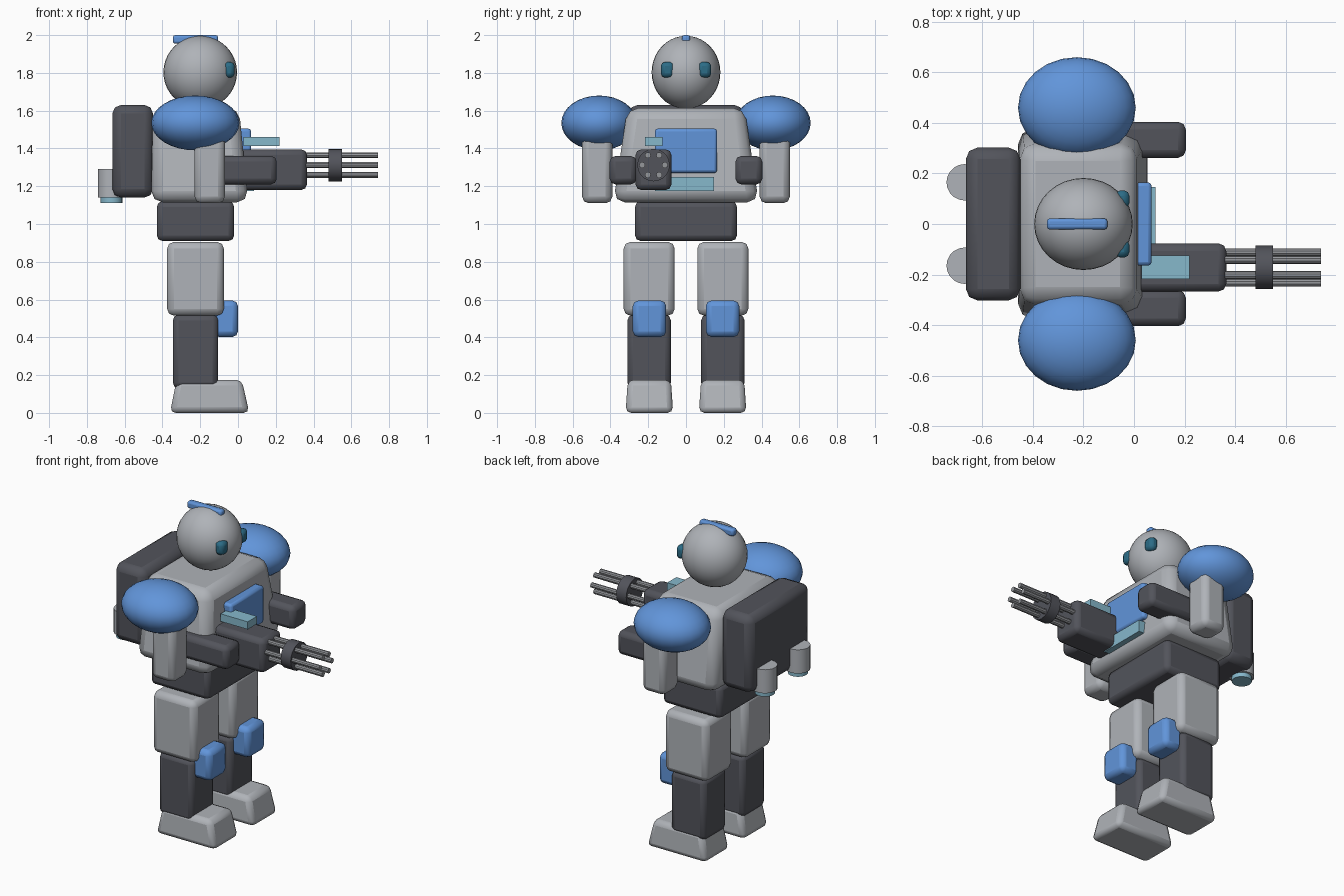
import bpy, bmesh, math
from mathutils import Matrix

if "Cube" in bpy.data.objects:
    bpy.data.objects.remove(bpy.data.objects["Cube"])


def material(name, rgb):
    m = bpy.data.materials.new(name)
    m.diffuse_color = (*rgb, 1)
    m.use_nodes = True
    m.node_tree.nodes["Principled BSDF"].inputs["Base Color"].default_value = m.diffuse_color
    return m


GREY = material("light grey", (0.43, 0.45, 0.48))
DARK = material("dark grey", (0.085, 0.088, 0.105))
BLUE = material("blue", (0.12, 0.30, 0.70))
TEAL = material("teal", (0.025, 0.15, 0.24))
CYAN = material("pale cyan", (0.24, 0.48, 0.60))
STEEL = material("steel", (0.30, 0.31, 0.33))


def finish(name, bm, mat, smooth=True, bevel=0, segments=2):
    mesh = bpy.data.meshes.new(name)
    bm.to_mesh(mesh)
    bm.free()
    mesh.materials.append(mat)
    ob = bpy.data.objects.new(name, mesh)
    bpy.context.collection.objects.link(ob)
    if bevel:
        mod = ob.modifiers.new("bevel", 'BEVEL')
        mod.width, mod.segments = bevel, segments
    if smooth:
        bpy.ops.object.select_all(action='DESELECT')
        ob.select_set(True)
        bpy.context.view_layer.objects.active = ob
        bpy.ops.object.shade_smooth_by_angle(angle=math.radians(35))
    return ob


def box(name, x, y, z, mat, bevel=0.03, top_x=None, top_y=None, segments=2):
    """Box from (min, max) ranges; the top may have its own x and y ranges."""
    bm = bmesh.new()
    bmesh.ops.create_cube(bm, size=2)
    for v in bm.verts:
        up = v.co.z > 0
        rx, ry = (top_x if up and top_x else x), (top_y if up and top_y else y)
        v.co = (rx[v.co.x > 0], ry[v.co.y > 0], z[up])
    return finish(name, bm, mat, bevel > 0, bevel, segments)


def ball(name, centre, radii, mat, u=24, v=16):
    bm = bmesh.new()
    bmesh.ops.create_uvsphere(bm, u_segments=u, v_segments=v, radius=1)
    bm.transform(Matrix.Translation(centre) @ Matrix.Diagonal((*radii, 1)))
    return finish(name, bm, mat)


def rod(name, centre, radius, length, mat, axis='Z', sides=20):
    bm = bmesh.new()
    bmesh.ops.create_cone(bm, cap_ends=True, segments=sides, radius1=radius,
                          radius2=radius, depth=length)
    turn = Matrix.Rotation(math.pi / 2, 4, 'Y') if axis == 'X' else Matrix()
    bm.transform(Matrix.Translation(centre) @ turn)
    return finish(name, bm, mat)


def side(s, a, b):
    """Range a..b mirrored to side s."""
    return tuple(sorted((s * a, s * b)))


# Head and crest
ball("head", (-0.2, 0, 1.803), (0.195, 0.182, 0.193), GREY, 32, 20)
box("head_crest", (-0.345, -0.105), (-0.022, 0.022), (1.955, 2.0), BLUE, 0.012)

# Torso, hips and chest details
box("torso", (-0.46, 0.055), (-0.385, 0.385), (1.115, 1.615), GREY, 0.06,
    top_x=(-0.45, 0.005), top_y=(-0.31, 0.31))
box("hips", (-0.43, -0.02), (-0.27, 0.27), (0.91, 1.12), DARK)
box("chest_panel", (-0.02, 0.07), (-0.165, 0.165), (1.27, 1.505), BLUE, 0.015)
box("chest_light", (0.0, 0.085), (-0.165, 0.147), (1.175, 1.25), CYAN, 0)

# Backpack
box("backpack", (-0.665, -0.45), (-0.302, 0.302), (1.14, 1.63), DARK, 0.045)

# Mirrored parts
for s, tag in ((1, "left"), (-1, "right")):
    box("eye_" + tag, (-0.075, -0.018), side(s, 0.062, 0.133), (1.775, 1.858),
        TEAL, 0.022)
    ball("shoulder_" + tag, (-0.226, s * 0.46, 1.535), (0.233, 0.2, 0.145), BLUE)
    box("upper_arm_" + tag, (-0.23, -0.07), side(s, 0.39, 0.55), (1.11, 1.52),
        GREY, 0.035)
    box("forearm_" + tag, (-0.16, 0.205), side(s, 0.262, 0.404), (1.21, 1.36), DARK)
    rod("thruster_" + tag, (-0.67, s * 0.165, 1.215), 0.072, 0.15, GREY)
    rod("thruster_nozzle_" + tag, (-0.67, s * 0.165, 1.13), 0.058, 0.035, CYAN)
    box("thigh_" + tag, (-0.375, -0.075), side(s, 0.06, 0.33), (0.515, 0.905),
        GREY, 0.035)
    box("shin_" + tag, (-0.345, -0.105), side(s, 0.08, 0.31), (0.13, 0.52), DARK)
    box("knee_pad_" + tag, (-0.13, 0.0), side(s, 0.105, 0.282), (0.402, 0.595), BLUE)
    box("foot_" + tag, (-0.36, 0.06), side(s, 0.068, 0.32), (0.0, 0.175), GREY,
        0.03, top_x=(-0.325, 0.02), top_y=side(s, 0.08, 0.308))

# Rotary gun
GY, GZ = -0.172, 1.312
box("gun_body", (0.0, 0.365), (-0.267, -0.077), (1.18, 1.395), DARK)
box("gun_sight", (0.03, 0.22), (-0.217, -0.125), (1.412, 1.46), CYAN, 0)
rod("gun_collar", (0.515, GY, GZ), 0.086, 0.07, DARK, 'X')
for i in range(6):
    a = i * math.pi / 3
    rod(f"gun_barrel_{i + 1}",
        (0.54, GY + 0.06 * math.cos(a), GZ + 0.06 * math.sin(a)),
        0.016, 0.4, STEEL, 'X', 10)
